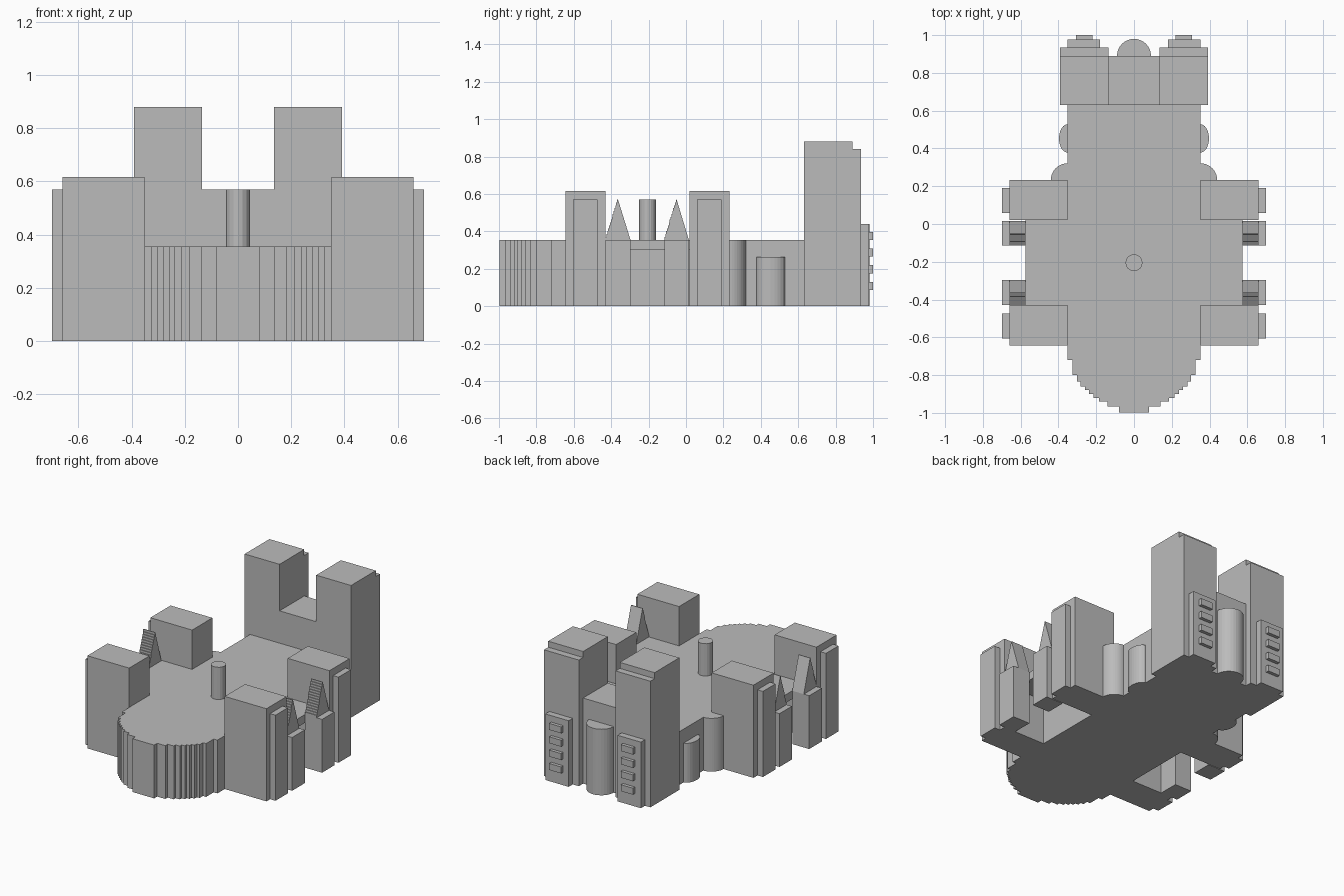
import bpy, bmesh, math
from mathutils import Vector

if "Cube" in bpy.data.objects:
    bpy.data.objects.remove(bpy.data.objects["Cube"], do_unlink=True)

stone = bpy.data.materials.new("grey_stone")
stone.use_nodes = True
GREY = (0.5, 0.5, 0.5, 1)
stone.diffuse_color = GREY
stone.node_tree.nodes["Principled BSDF"].inputs["Base Color"].default_value = GREY


def prism(name, outline, direction):
    """Extrude a closed 3D outline along a direction."""
    bm = bmesh.new()
    base = bm.faces.new([bm.verts.new(p) for p in outline])
    grown = bmesh.ops.extrude_face_region(bm, geom=[base], use_keep_orig=True)
    top = [v for v in grown["geom"] if isinstance(v, bmesh.types.BMVert)]
    bmesh.ops.translate(bm, vec=Vector(direction), verts=top)
    bmesh.ops.recalc_face_normals(bm, faces=bm.faces)
    mesh = bpy.data.meshes.new(name)
    bm.to_mesh(mesh)
    bm.free()
    mesh.materials.append(stone)
    obj = bpy.data.objects.new(name, mesh)
    bpy.context.collection.objects.link(obj)
    return obj


def upright(name, plan, z0, z1):
    return prism(name, [(x, y, z0) for x, y in plan], (0, 0, z1 - z0))


def box(name, x0, x1, y0, y1, z0, z1):
    return upright(name, [(x0, y0), (x1, y0), (x1, y1), (x0, y1)], z0, z1)


def arc(cx, cy, rx, ry, start, end, n):
    angles = [math.radians(start + (end - start) * i / n) for i in range(n + 1)]
    return [(cx + rx * math.cos(a), cy + ry * math.sin(a)) for a in angles]


ROOF = 0.355     # height of the nave roof
UPPER = 0.57     # height of spires, column and transept plates

# Nave ending in a rounded, finely stepped apse
steps = [(0.352, -0.72), (0.325, -0.8), (0.302, -0.835), (0.282, -0.86),
         (0.26, -0.88), (0.238, -0.9), (0.215, -0.92), (0.185, -0.94),
         (0.14, -0.965), (0.08, -0.997)]
half = [(0.352, 0.63)]
for i, (x, y) in enumerate(steps):
    half.append((x, y))
    if i + 1 < len(steps):
        half.append((steps[i + 1][0], y))
upright("nave", half + [(-x, y) for x, y in reversed(half)], 0, ROOF)

# Round column on the crossing
upright("roof_column", arc(0, -0.205, 0.045, 0.045, 0, 337.5, 15), ROOF, UPPER)

# Link between the towers, with a half-round porch
box("tower_link", -0.135, 0.135, 0.63, 0.89, 0, UPPER)
upright("porch", arc(0, 0.89, 0.09, 0.09, 0, 180, 16), 0, 0.44)


def spire_outline(x, y0, y1, n=14):
    """Triangle with a fine stair on its front slope."""
    mid = (y0 + y1) / 2
    pts = [(x, y1, ROOF), (x, y0, ROOF)]
    for i in range(n):
        z = ROOF + (UPPER - ROOF) * (i + 1) / n
        pts.append((x, y0 + (mid - y0) * i / n, z))
        pts.append((x, y0 + (mid - y0) * (i + 1) / n, z))
    return pts


for side, s in (("left", 1), ("right", -1)):
    # Tower with a small ledge, a raised panel and four window blocks
    box(side + "_tower", s * 0.135, s * 0.392, 0.63, 0.89, 0, 0.88)
    box(side + "_tower_ledge", s * 0.135, s * 0.392, 0.89, 0.935, 0, 0.84)
    box(side + "_tower_panel", s * 0.18, s * 0.352, 0.935, 0.978, 0, 0.44)
    for i in range(4):
        z = 0.087 + i * 0.089
        box(f"{side}_window_{i + 1}", s * 0.22, s * 0.308, 0.978, 1.0, z, z + 0.043)

    # Transept blocks with outer plates
    for place, y in (("front", -0.643), ("back", 0.02)):
        box(f"{side}_{place}_transept", s * 0.352, s * 0.66, y, y + 0.213, 0, 0.617)
        p = y + 0.038
        box(f"{side}_{place}_plate", s * 0.66, s * 0.7, p, p + 0.132, 0, UPPER)

    # Terrace roof between the transepts
    box(side + "_terrace", s * 0.352, s * 0.575, -0.43, 0.02, 0.3, ROOF)

    # Low piers carrying wedge spires
    for place, y0, y1 in (("front", -0.43, -0.297), ("back", -0.115, 0.015)):
        box(f"{side}_{place}_pier", s * 0.575, s * 0.7, y0, y1, 0, ROOF)
        prism(f"{side}_{place}_spire", spire_outline(s * 0.575, y0, y1),
              (s * 0.085, 0, 0))

    # Small side chapel and rounded corner turret
    upright(side + "_chapel", arc(s * 0.352, 0.453, s * 0.045, 0.075, -90, 90, 12),
            0, 0.262)
    upright(side + "_corner_turret",
            [(s * 0.352, 0.233)] + arc(s * 0.352, 0.233, s * 0.088, 0.088, 0, 90, 10),
            0, ROOF)
